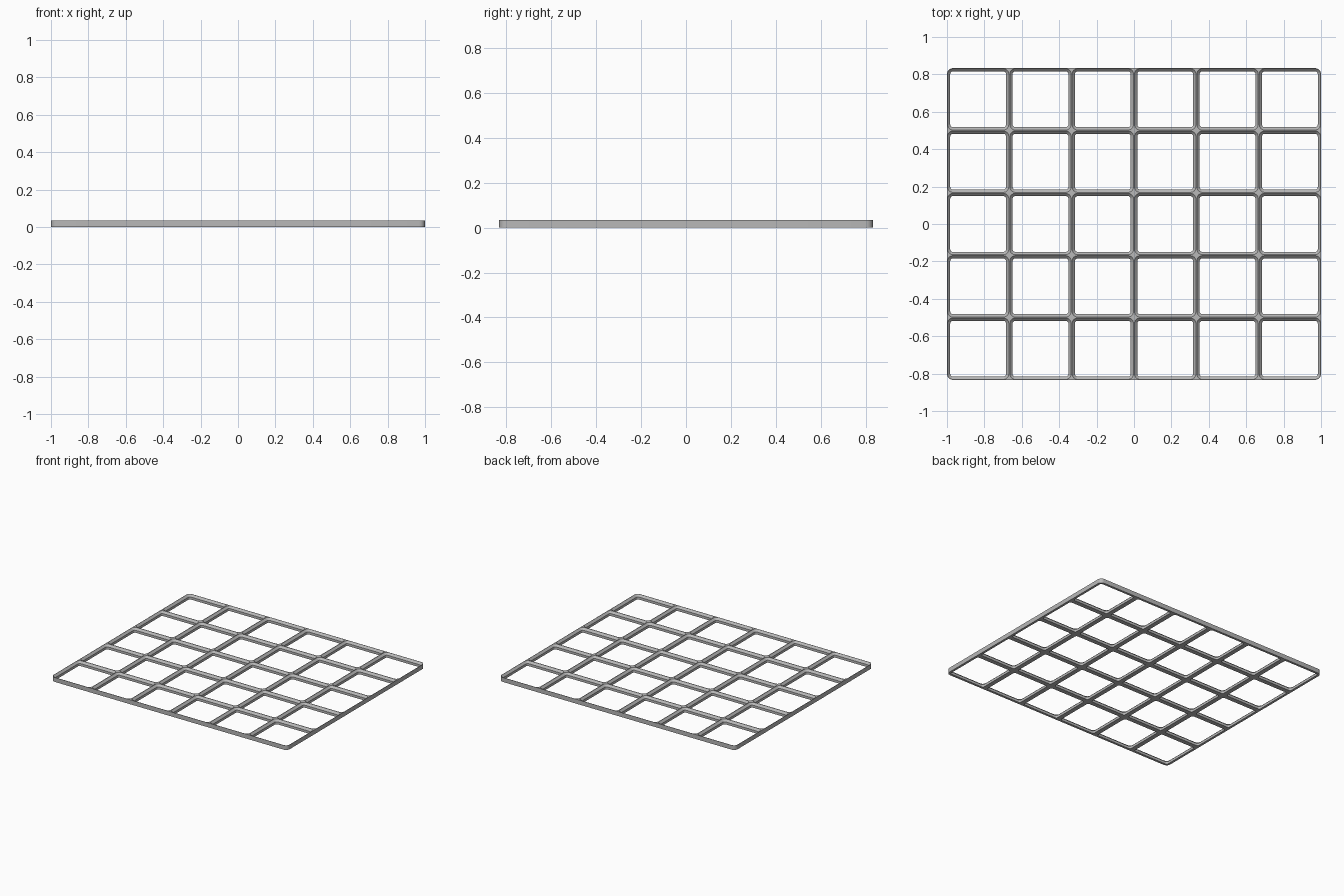
import bpy
import bmesh
from math import cos, sin, pi

cube = bpy.data.objects.get("Cube")
if cube:
    bpy.data.objects.remove(cube, do_unlink=True)

COLS, ROWS = 6, 5
CELL = 2.0 / COLS
HEIGHT = 0.034
CORNER = 0.032     # corner radius of each pocket mouth and of the plate
LIP = 0.0025       # half the flat width on top of a rib
RIB = 0.0175       # half the rib width at its foot
STEPS = 6          # segments per rounded corner
SIGNS = [(1, 1), (-1, 1), (-1, -1), (1, -1)]

grey = bpy.data.materials.new("grey")
grey.use_nodes = True
colour = (0.48, 0.48, 0.48, 1)
grey.diffuse_color = colour
grey.node_tree.nodes["Principled BSDF"].inputs["Base Color"].default_value = colour


def rounded_square(bm, cx, cy, half, radii, z):
    """Ring of vertices with its own radius at each corner."""
    ring = []
    for k, (sx, sy) in enumerate(SIGNS):
        r = radii[k]
        for i in range(STEPS + 1):
            a = pi / 2 * (k + i / STEPS)
            x = cx + sx * (half - r) + r * cos(a)
            y = cy + sy * (half - r) + r * sin(a)
            ring.append(bm.verts.new((x, y, z)))
    return ring


def add_cell(bm, col, row):
    """Top lip, sloped pocket wall, straight wall and underside of one cell."""
    cx = (col - (COLS - 1) / 2) * CELL
    cy = (row - (ROWS - 1) / 2) * CELL
    # only the corners of the whole plate are rounded on the outside
    outer = []
    for sx, sy in SIGNS:
        at_x = col == (COLS - 1 if sx > 0 else 0)
        at_y = row == (ROWS - 1 if sy > 0 else 0)
        outer.append(CORNER if at_x and at_y else 0)

    slope_end = HEIGHT - (RIB - LIP)
    levels = [(0, HEIGHT), (LIP, HEIGHT), (RIB, slope_end), (RIB, 0), (0, 0)]
    rings = []
    for inset, z in levels:
        radii = [CORNER - inset] * 4 if inset else outer
        rings.append(rounded_square(bm, cx, cy, CELL / 2 - inset, radii, z))
    n = len(rings[0])
    for a, b in zip(rings, rings[1:]):
        for i in range(n):
            j = (i + 1) % n
            bm.faces.new((a[i], a[j], b[j], b[i]))


bm = bmesh.new()
for col in range(COLS):
    for row in range(ROWS):
        add_cell(bm, col, row)
bmesh.ops.remove_doubles(bm, verts=bm.verts[:], dist=0.0001)

# outer side walls join the top and bottom rims
rim = [e for e in bm.edges if e.is_boundary]
bmesh.ops.bridge_loops(bm, edges=rim)
bmesh.ops.recalc_face_normals(bm, faces=bm.faces[:])

mesh = bpy.data.meshes.new("grid_baseplate")
bm.to_mesh(mesh)
bm.free()
mesh.materials.append(grey)
plate = bpy.data.objects.new("grid_baseplate", mesh)
bpy.context.collection.objects.link(plate)

bpy.ops.object.select_all(action="DESELECT")
plate.select_set(True)
bpy.context.view_layer.objects.active = plate
bpy.ops.object.shade_smooth_by_angle(angle=pi / 6)
